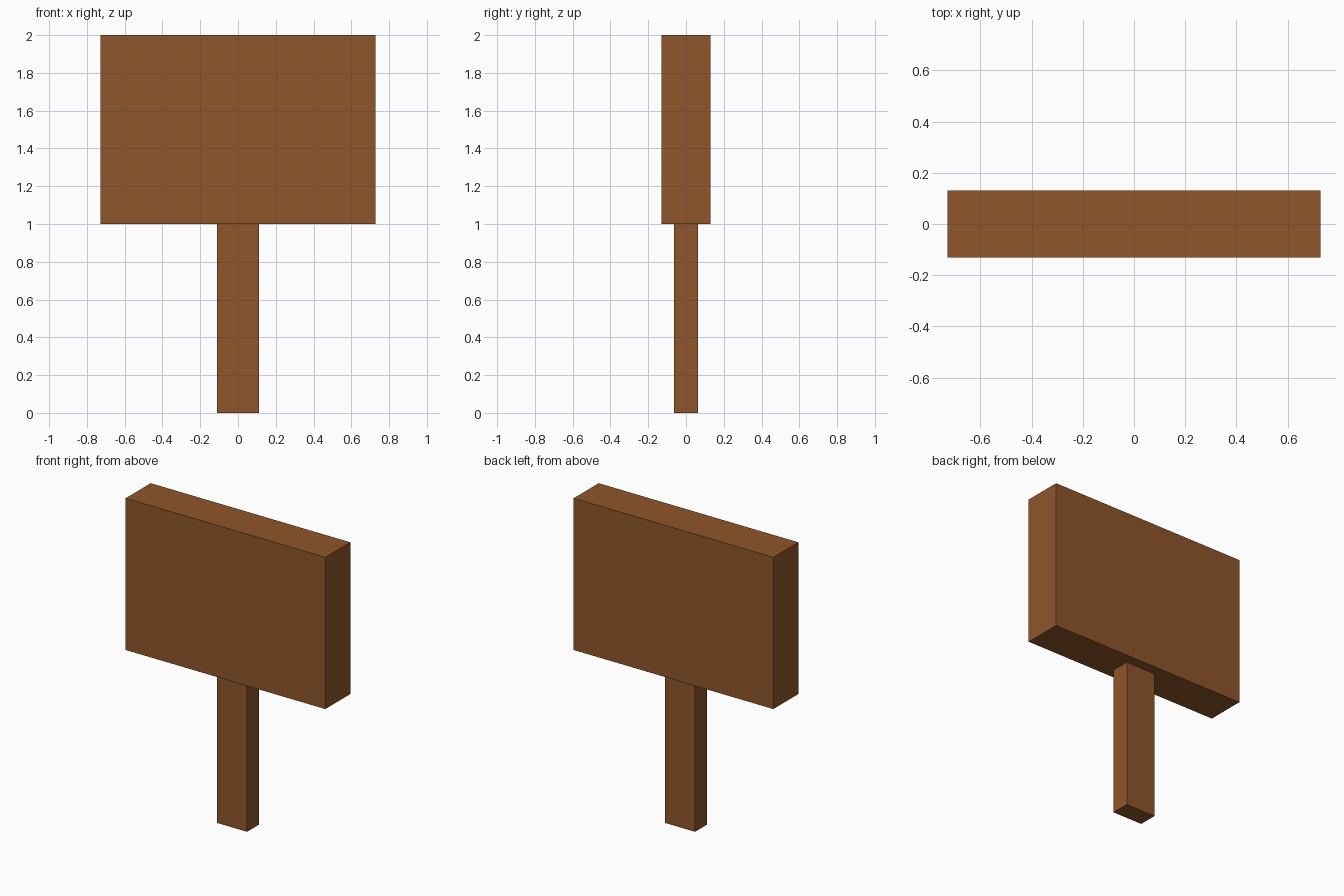
import bpy

if "Cube" in bpy.data.objects:
    bpy.data.objects.remove(bpy.data.objects["Cube"])

wood = bpy.data.materials.new("wood")
wood.diffuse_color = (0.275, 0.093, 0.025, 1)
wood.use_nodes = True
wood.node_tree.nodes["Principled BSDF"].inputs["Base Color"].default_value = wood.diffuse_color


def box(name, size, z_bottom):
    """Axis-aligned block centred on x and y, resting at z_bottom."""
    bpy.ops.mesh.primitive_cube_add(size=1, location=(0, 0, z_bottom + size[2] / 2))
    obj = bpy.context.object
    obj.name = name
    obj.scale = size
    bpy.ops.object.transform_apply(location=False, rotation=False, scale=True)
    obj.data.materials.append(wood)
    return obj


# Upright post
box("post", (0.22, 0.125, 1.0), 0.0)
# Wide sign board on top of the post
box("board", (1.456, 0.26, 1.0), 1.0)
